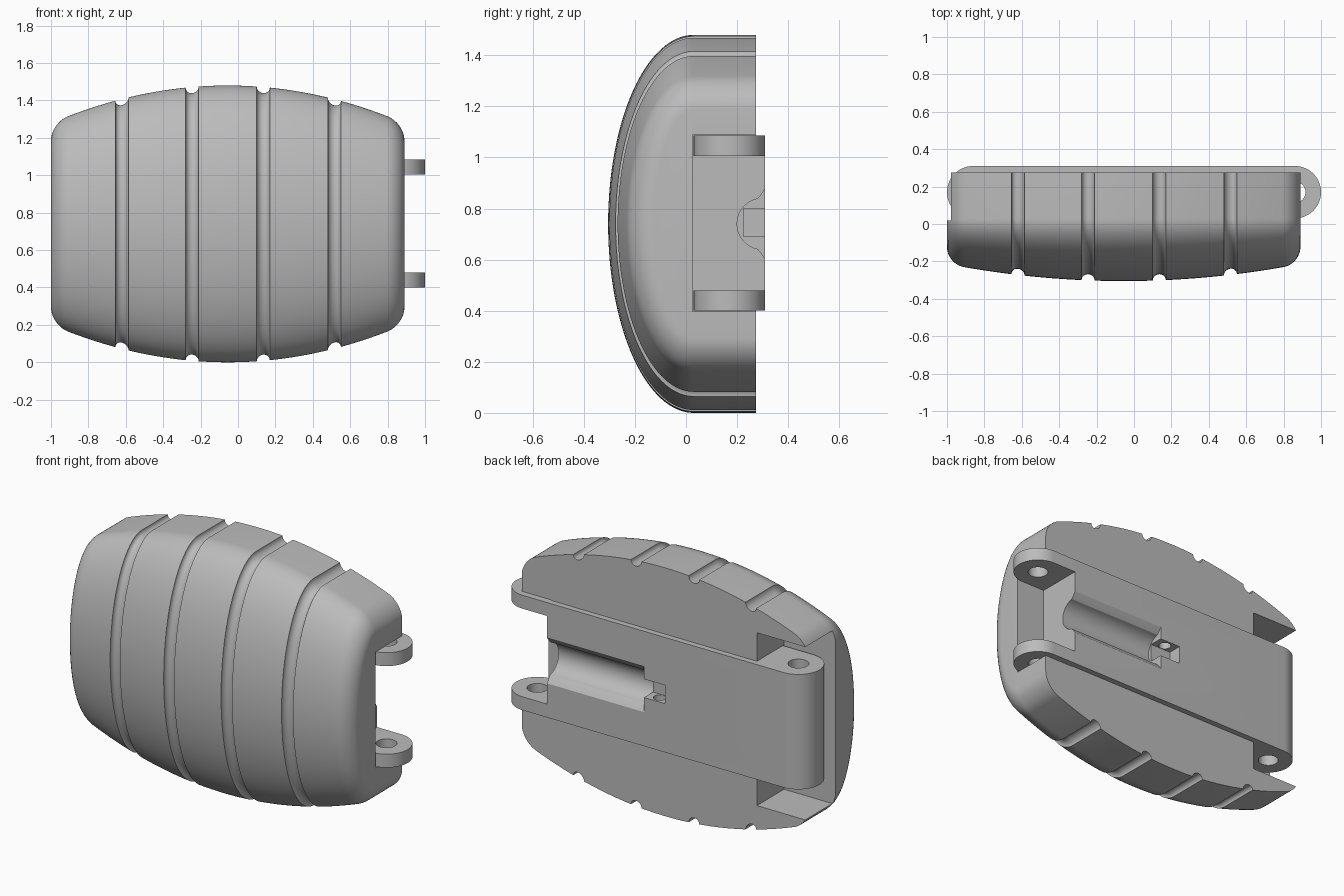
import bpy, bmesh, math
from math import pi, sin, cos, sqrt

cube = bpy.data.objects.get("Cube")
if cube:
    bpy.data.objects.remove(cube, do_unlink=True)

grey = bpy.data.materials.new("plain_grey")
grey.use_nodes = True
COLOUR = (0.5, 0.5, 0.5, 1)
grey.diffuse_color = COLOUR
grey.node_tree.nodes["Principled BSDF"].inputs["Base Color"].default_value = COLOUR

MID_X, MID_Z = -0.055, 0.74      # centre of the barrel
HALF_LEN, CORNER = 0.945, 0.09
BACK, SPRING = 0.275, 0.03       # flat back, start of the curved front
PIN_X, PIN_Y, KNUCKLE = 0.86, 0.17, 0.14
LOW, HIGH = 0.40, 1.085          # strip and hinge limits in z


def loft(name, rings):
    """Closed solid through rings of equal point count."""
    bm = bmesh.new()
    loops = [[bm.verts.new(p) for p in ring] for ring in rings]
    n = len(loops[0])
    for a, b in zip(loops, loops[1:]):
        for i in range(n):
            bm.faces.new((a[i], a[(i + 1) % n], b[(i + 1) % n], b[i]))
    bm.faces.new(loops[0])
    bm.faces.new(loops[-1])
    bmesh.ops.recalc_face_normals(bm, faces=bm.faces)
    mesh = bpy.data.meshes.new(name)
    bm.to_mesh(mesh)
    bm.free()
    obj = bpy.data.objects.new(name, mesh)
    bpy.context.collection.objects.link(obj)
    mesh.materials.append(grey)
    return obj


def prism_z(name, pts, z0, z1):
    return loft(name, [[(x, y, z) for x, y in pts] for z in (z0, z1)])


def prism_x(name, pts, x0, x1):
    return loft(name, [[(x, y, z) for y, z in pts] for x in (x0, x1)])


def rect(u0, u1, v0, v1):
    return [(u0, v0), (u1, v0), (u1, v1), (u0, v1)]


def arc(cx, cy, r, a0, a1, n):
    return [(cx + r * cos(a0 + (a1 - a0) * i / n),
             cy + r * sin(a0 + (a1 - a0) * i / n)) for i in range(n + 1)]


def pin_hole(name, x, y, r, z0, z1):
    return prism_z(name, arc(x, y, r, 0, 2 * pi, 32)[:-1], z0, z1)


def cut(obj, cutters):
    for c in cutters:
        mod = obj.modifiers.new("cut", "BOOLEAN")
        mod.operation, mod.solver, mod.object = "DIFFERENCE", "EXACT", c
        bpy.context.view_layer.objects.active = obj
        bpy.ops.object.modifier_apply(modifier=mod.name)


# Barrel stations: (x, inset), with round grooves and rounded ends
stations = [(MID_X + HALF_LEN * (i / 20 - 1) * 0.9 + HALF_LEN * 0.0, 0.0) for i in range(41)]
grooves = (-0.62, -0.245, 0.135, 0.515)
stations = [s for s in stations if all(abs(s[0] - g) > 0.045 for g in grooves)]
for g in grooves:
    for i in range(13):
        t = pi * i / 12
        stations.append((g - 0.035 * cos(t), 0.033 * sin(t)))
for i in range(9):
    t = pi / 2 * i / 8
    for side in (-1, 1):
        x = MID_X + side * (HALF_LEN - CORNER + CORNER * sin(t))
        stations.append((x, CORNER * (1 - cos(t))))
stations.sort()


def section(x, inset):
    swell = 1 - 0.305 * (x - MID_X) ** 2
    a, b = 0.74 * swell - inset, 0.335 * swell - inset
    curve = [(x, SPRING - b * sin(pi * i / 64), MID_Z + a * cos(pi * i / 64)) for i in range(65)]
    return [(x, BACK, MID_Z + a)] + curve + [(x, BACK, MID_Z - a)]


body = loft("barrel_shell", [section(*s) for s in stations])

# Back strip ending in a round knuckle
strip = prism_z("back_strip",
                arc(-PIN_X, PIN_Y, KNUCKLE, pi / 2, 3 * pi / 2, 24) + [(0.70, 0.03), (0.70, 0.31)],
                LOW, HIGH)

# Two hinge lugs at the other end
lug_shape = arc(PIN_X, PIN_Y, KNUCKLE, -pi / 2, pi / 2, 24) + [(0.66, 0.31), (0.66, 0.03)]
lugs = [prism_z("lower_hinge_lug", lug_shape, LOW, LOW + 0.08),
        prism_z("upper_hinge_lug", lug_shape, HIGH - 0.08, HIGH)]

# Cutters: hinge recesses, cable channel, latch slot and pin holes
knuckle_recess = prism_z("knuckle_recess", rect(-1.2, -0.66, 0.02, 0.5), MID_Z - 0.515, MID_Z + 0.515)
lug_recess = prism_z("lug_recess", rect(0.695, 1.2, 0.025, 0.5), LOW - 0.003, HIGH + 0.003)
bowl = arc(0.30, MID_Z, 0.10, pi / 2 + 0.2, 3 * pi / 2 - 0.2, 20)
flare = [(0.295, 0.115), (0.312, 0.14), (0.45, 0.14)]
channel = prism_x("channel_cutter",
                  [(y, MID_Z + w) for y, w in reversed(flare)] + bowl
                  + [(y, MID_Z - w) for y, w in flare], 0.06, 0.9)
slot = prism_x("slot_cutter", rect(0.225, 0.45, 0.69, 0.80), -0.08, 0.1)
latch_hole = pin_hole("latch_hole", -0.01, 0.262, 0.035, 0.58, 0.90)
lug_hole = pin_hole("lug_hole", PIN_X, PIN_Y, 0.057, 0.3, 1.2)
knuckle_hole = pin_hole("knuckle_hole", -PIN_X, PIN_Y, 0.057, 0.3, 1.2)

cut(body, [knuckle_recess, lug_recess, channel, slot, latch_hole])
cut(strip, [channel, slot, latch_hole, knuckle_hole])
for lug in lugs:
    cut(lug, [lug_hole])

for c in (knuckle_recess, lug_recess, channel, slot, latch_hole, lug_hole, knuckle_hole):
    bpy.data.objects.remove(c, do_unlink=True)

# Smooth the rounds, keep the edges crisp
bpy.ops.object.select_all(action="DESELECT")
for obj in [body, strip] + lugs:
    obj.select_set(True)
bpy.context.view_layer.objects.active = body
bpy.ops.object.shade_smooth_by_angle(angle=math.radians(30))
